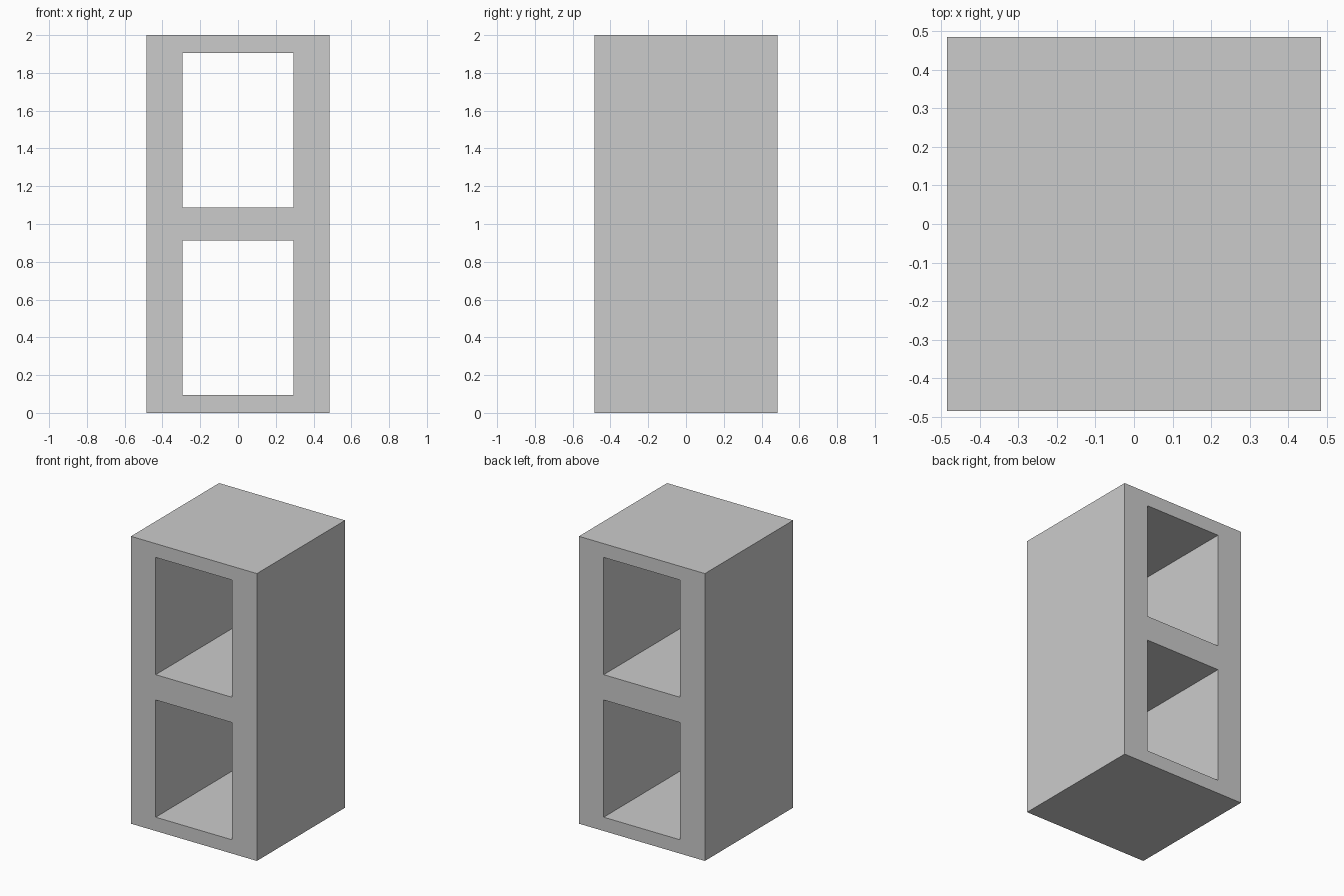
import bpy, bmesh, math

if "Cube" in bpy.data.objects:
    bpy.data.objects.remove(bpy.data.objects["Cube"])

HALF_DEPTH = 0.485
XS = [-0.485, -0.294, 0.294, 0.485]
ZS = [0.0, 0.096, 0.912, 1.088, 1.904, 2.0]
OPENINGS = {(1, 1), (1, 3)}

bm = bmesh.new()

# Front profile: a grid of panels with the two window cells left out
verts = [[bm.verts.new((x, -HALF_DEPTH, z)) for z in ZS] for x in XS]
for i in range(len(XS) - 1):
    for k in range(len(ZS) - 1):
        if (i, k) not in OPENINGS:
            bm.faces.new((verts[i][k], verts[i + 1][k],
                          verts[i + 1][k + 1], verts[i][k + 1]))

# Extrude the profile straight back so both openings run right through
ext = bmesh.ops.extrude_face_region(bm, geom=bm.faces[:], use_keep_orig=True)
moved = [g for g in ext["geom"] if isinstance(g, bmesh.types.BMVert)]
bmesh.ops.translate(bm, verts=moved, vec=(0, 2 * HALF_DEPTH, 0))

# Merge the flat panels and face everything outwards
bmesh.ops.recalc_face_normals(bm, faces=bm.faces[:])
bmesh.ops.dissolve_limit(bm, angle_limit=math.radians(1),
                         verts=bm.verts[:], edges=bm.edges[:])

mesh = bpy.data.meshes.new("hollow_block")
bm.to_mesh(mesh)
bm.free()
block = bpy.data.objects.new("hollow_block", mesh)
bpy.context.collection.objects.link(block)
